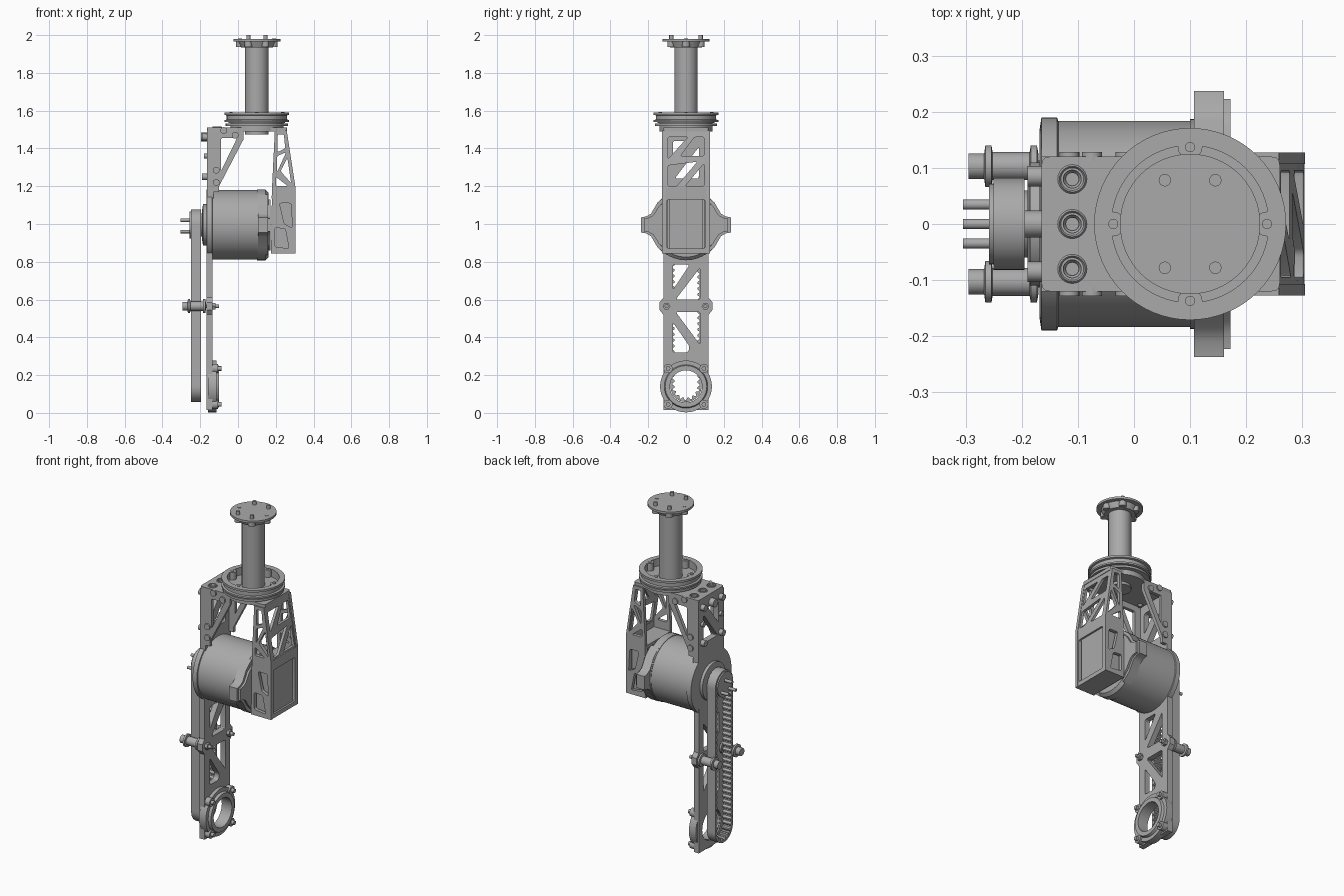
import bpy, bmesh
from math import sin, cos, pi, radians
from mathutils import Matrix, Vector

if "Cube" in bpy.data.objects:
    bpy.data.objects.remove(bpy.data.objects["Cube"])

grey = bpy.data.materials.new("machined grey")
grey.use_nodes = True
tone = (0.4, 0.4, 0.4, 1)
grey.diffuse_color = tone
grey.node_tree.nodes["Principled BSDF"].inputs["Base Color"].default_value = tone

# Local x, y, z to world, for parts whose axis is x, y or z
AXES = {"x": Matrix(((0, 0, 1), (1, 0, 0), (0, 1, 0))),
        "y": Matrix(((1, 0, 0), (0, 0, -1), (0, 1, 0))),
        "z": Matrix.Identity(3)}
parts = []


def finish(name, bm, axis, at=(0, 0, 0)):
    bmesh.ops.remove_doubles(bm, verts=bm.verts, dist=1e-5)
    bmesh.ops.transform(bm, verts=bm.verts,
                        matrix=Matrix.Translation(at) @ AXES[axis].to_4x4())
    bmesh.ops.recalc_face_normals(bm, faces=bm.faces)
    mesh = bpy.data.meshes.new(name)
    bm.to_mesh(mesh)
    bm.free()
    mesh.materials.append(grey)
    ob = bpy.data.objects.new(name, mesh)
    bpy.context.collection.objects.link(ob)
    parts.append(ob)
    return ob


def circle(u, v, r, n=32):
    return [(u + r * cos(2 * pi * i / n), v + r * sin(2 * pi * i / n)) for i in range(n)]


def rounded(pts, r=0.015):
    out = []
    for i, p in enumerate(pts):
        p = Vector(p)
        ends = []
        for q in (pts[i - 1], pts[(i + 1) % len(pts)]):
            d = Vector(q) - p
            ends.append(p + d.normalized() * min(r, d.length * 0.4))
        for t in (0, 0.33, 0.67, 1):
            out.append(tuple(ends[0] * (1 - t) ** 2 + p * 2 * t * (1 - t) + ends[1] * t * t))
    return out


def rect(u0, u1, v0, v1):
    return [(u0, v0), (u1, v0), (u1, v1), (u0, v1)]


def plate(name, axis, lo, hi, outline, holes=()):
    """Flat outline with holes, extruded between lo and hi along the axis."""
    cu = bpy.data.curves.new(name, "CURVE")
    cu.dimensions, cu.fill_mode, cu.extrude = "2D", "BOTH", (hi - lo) / 2
    for loop in [outline, *holes]:
        sp = cu.splines.new("POLY")
        sp.points.add(len(loop) - 1)
        for pt, (u, v) in zip(sp.points, loop):
            pt.co = (u, v, 0, 1)
        sp.use_cyclic_u = True
    tmp = bpy.data.objects.new(name, cu)
    mesh = bpy.data.meshes.new_from_object(tmp)
    bm = bmesh.new()
    bm.from_mesh(mesh)
    bpy.data.objects.remove(tmp)
    bpy.data.curves.remove(cu)
    bpy.data.meshes.remove(mesh)
    return finish(name, bm, axis, AXES[axis] @ Vector((0, 0, (lo + hi) / 2)))


def lathe(name, axis, at, profile, n=48, ring=False):
    """Turn (radius, height) points about the axis; ring closes the section."""
    bm = bmesh.new()
    rows = [[bm.verts.new((x, y, h)) for x, y in circle(0, 0, r, n)] for r, h in profile]
    pairs = list(zip(rows, rows[1:])) + ([(rows[-1], rows[0])] if ring else [])
    for a, b in pairs:
        for i in range(n):
            j = (i + 1) % n
            bm.faces.new((a[i], a[j], b[j], b[i]))
    if not ring:
        bm.faces.new(rows[0])
        bm.faces.new(rows[-1])
    return finish(name, bm, axis, at)


def rod(name, axis, at, r, length, n=16):
    return lathe(name, axis, at, [(r, 0), (r, length)], n)


# Top mast: tube, lobed hub, cap disc and screws
MAST = 0.1
lathe("mast_tube", "z", (MAST, 0, 0), [(0.062, 1.475), (0.062, 1.95)])
lathe("mast_hub", "z", (MAST, 0, 0), [(0.07, 1.935), (0.085, 1.935), (0.1, 1.968)])
lathe("cap_disc", "z", (MAST, 0, 0), [(0.125, 1.967), (0.125, 1.98)], 64)
for i in range(6):
    a = i * pi / 3
    x, y = MAST + 0.09 * cos(a), 0.09 * sin(a)
    rod("hub_lug", "z", (x, y, 1.937), 0.02, 0.035)
    rod("cap_screw", "z", (x, y, 1.97), 0.011, 0.03 if i % 3 else 0.012)

# Slewing pulley: grooved rim, floor, bosses with screws
lathe("pulley_rim", "z", (MAST, 0, 0),
      [(0.14, 1.54), (0.171, 1.54), (0.171, 1.55), (0.16, 1.553), (0.16, 1.575),
       (0.171, 1.578), (0.171, 1.59), (0.14, 1.59)], 64, True)
lathe("pulley_floor", "z", (MAST, 0, 0), [(0.15, 1.535), (0.15, 1.545)])
lathe("turntable_disc", "z", (MAST, 0, 0), [(0.165, 1.52), (0.165, 1.533)], 64)
lathe("turntable_base", "z", (MAST, 0, 0), [(0.14, 1.49), (0.14, 1.537)])
for i in range(4):
    a = i * pi / 2
    x, y = MAST + 0.137 * cos(a), 0.137 * sin(a)
    rod("pulley_boss", "z", (x, y, 1.54), 0.022, 0.049)
    rod("pulley_screw", "z", (x, y, 1.54), 0.009, 0.053)

# Shoulder bracket: top plate, outer plate and triangular gussets
W = 0.12
plate("top_plate", "z", 1.49, 1.512, rounded(rect(-0.165, 0.26, -W, W)),
      [circle(-0.11, y, 0.016) for y in (-0.08, 0, 0.08)])
plate("bracket_plate", "x", -0.165, -0.13, rect(-W, W, 1.1, 1.5),
      [rounded([(-0.07, 1.44), (0.03, 1.44), (-0.07, 1.31)]),
       rounded([(0.07, 1.41), (0.07, 1.24), (-0.06, 1.24)])])
for s in (-1, 1):
    plate("bracket_gusset", "y", s * 0.11 - 0.01, s * 0.11 + 0.01,
          [(-0.165, 1.17), (-0.1, 1.17), (-0.1, 1.2), (0.03, 1.45), (0.03, 1.5), (-0.165, 1.5)],
          [rounded([(-0.09, 1.455), (-0.005, 1.455), (-0.09, 1.28)], 0.01)])
    for x, z in ((-0.115, 1.285), (-0.115, 1.22), (-0.075, 1.495), (-0.015, 1.47)):
        rod("gusset_bolt", "y", (x, s * 0.12 + 0.008, z), 0.018, 0.016)
    for z in (1.46, 1.25):
        rod("bracket_bolt", "x", (-0.19, s * 0.085, z), 0.018, 0.03)
    rod("bracket_stud", "x", (-0.18, s * 0.085, 1.36), 0.014, 0.02)
rod("centre_bolt", "x", (-0.195, 0, 1.46), 0.024, 0.04)
for y in (-0.08, 0, 0.08):
    lathe("bracket_screw_seat", "z", (-0.11, y, 0),
          [(0.012, 1.5), (0.023, 1.516), (0.026, 1.512), (0.016, 1.495)], 24, True)
    rod("bracket_screw", "z", (-0.11, y, 1.48), 0.012, 0.025)

# Motor: flanged can, end cap with two swept ears, front hub
MZ = 0.995
lathe("motor_can", "x", (0, 0, MZ),
      [(0.17, -0.168), (0.19, -0.165), (0.19, -0.137), (0.184, -0.135), (0.184, 0.105)], 64)
lathe("motor_cap", "x", (0, 0, MZ), [(0.187, 0.1), (0.187, 0.145), (0.17, 0.162)], 64)
ear = [(0.1, 0.16), (0.15, 0.12), (0.185, 0.06), (0.21, 0.045), (0.237, 0.04)]
half = ear + [(u, -v) for u, v in reversed(ear)]
for s in (-1, 1):
    plate("motor_ear", "x", 0.107, 0.16, [(s * u, MZ + v) for u, v in half])
    plate("motor_ear_tip", "x", 0.155, 0.172, [(s * u * 0.94, MZ + v * 0.85) for u, v in half])
lathe("motor_hub", "x", (0, 0, MZ), [(0.08, -0.19), (0.11, -0.185), (0.11, -0.16)])
lathe("drive_pulley", "x", (0, 0, MZ), [(0.06, -0.25), (0.06, -0.18)])
lathe("drive_pulley_flange", "x", (0, 0, MZ), [(0.072, -0.258), (0.072, -0.249)])
for i in range(3):
    a = radians(90 + 120 * i)
    rod("drive_pin", "x", (-0.305, 0.04 * cos(a), 0.98 + 0.04 * sin(a)), 0.009, 0.08)

# Rear housing: trussed side plates, sloping truss, recessed panel
side = [(0.175, 0.845), (0.305, 0.845), (0.305, 1.19), (0.258, 1.495), (0.195, 1.495), (0.18, 1.19)]
side_holes = [[(0.21, 1.475), (0.243, 1.475), (0.25, 1.40), (0.21, 1.38)],
              [(0.207, 1.36), (0.255, 1.38), (0.207, 1.275)],
              [(0.267, 1.36), (0.287, 1.21), (0.225, 1.28)],
              [(0.2, 1.25), (0.2, 1.2), (0.265, 1.2)],
              [(0.22, 1.11), (0.28, 1.11), (0.288, 0.98), (0.245, 1.0)],
              [(0.195, 0.98), (0.25, 0.975), (0.27, 0.87), (0.195, 0.88)]]
for s in (-1, 1):
    plate("housing_side", "y", s * 0.117 - 0.01, s * 0.117 + 0.01, side,
          [rounded(h, 0.01) for h in side_holes])
plate("housing_core", "y", -0.09, 0.09, rect(0.185, 0.293, 0.86, 1.14))
plate("housing_frame", "x", 0.285, 0.304, rect(-W, W, 0.845, 1.19),
      [rounded(rect(-0.1, 0.1, 0.87, 1.13), 0.01)])
plate("housing_floor", "z", 0.845, 0.862, rect(0.178, 0.3, -W, W))
plate("housing_shelf", "z", 1.135, 1.152, rect(0.178, 0.3, -W, W))
truss = plate("housing_truss", "x", 0.288, 0.304, rect(-W, W, 1.17, 1.49),
              [rounded(h, 0.01) for h in (
                  [(-0.095, 1.46), (-0.095, 1.345), (0.01, 1.46)],
                  [(0.045, 1.46), (0.095, 1.46), (0.095, 1.36), (-0.03, 1.36)],
                  [(-0.095, 1.31), (-0.095, 1.2), (-0.05, 1.2), (0.06, 1.33)],
                  [(0.095, 1.32), (0.095, 1.2), (-0.005, 1.2)])])
for v in truss.data.vertices:
    v.co.x -= max(0, v.co.z - 1.19) * 0.157

# Forearm plate with triangular lightening holes and end bearing ring
EZ, IZ = 0.14, 0.565
arm = [(W, 0.015), (W, IZ - 0.045), (0.14, IZ - 0.02), (0.14, IZ + 0.02), (W, IZ + 0.045), (W, 1.1)]
arm += [(-u, v) for u, v in reversed(arm)]
arm_holes = [[(-0.07, 0.785), (0.02, 0.785), (-0.07, 0.65)],
             [(0.075, 0.77), (0.075, 0.6), (-0.055, 0.6)],
             [(-0.055, 0.535), (0.075, 0.535), (0.075, 0.36)],
             [(-0.07, 0.48), (-0.07, 0.32), (0.01, 0.32), (0.02, 0.35)]]
plate("forearm_plate", "x", -0.168, -0.135, arm,
      [rounded(h) for h in arm_holes] + [circle(0, EZ, 0.088, 48)])
lathe("bearing_ring", "x", (0, 0, EZ),
      [(0.085, -0.16), (0.137, -0.16), (0.137, -0.115), (0.115, -0.115), (0.11, -0.1), (0.085, -0.1)],
      64, True)
for y in (-0.095, 0.095):
    for z in (-0.095, 0.095):
        rod("ring_lug", "x", (-0.15, y, EZ + z), 0.024, 0.045)
        rod("ring_bolt", "x", (-0.15, y, EZ + z), 0.012, 0.062)

# Toothed drive belt
def belt_loop(r, n, depth=0):
    run, arc = MZ - EZ, pi * r
    pts = []
    for i in range(n):
        d = (i + 0.5) * 2 * (run + arc) / n
        s = 1 if d < run + arc else -1
        d %= run + arc
        q = r - depth * (i // 2 % 2)
        if d < run:
            y, z = q, d - run / 2
        else:
            a = (d - run) / r
            y, z = q * cos(a), run / 2 + q * sin(a)
        pts.append((s * y, (MZ + EZ) / 2 + s * z))
    return pts


plate("drive_belt", "x", -0.25, -0.195, belt_loop(0.082, 240), [belt_loop(0.072, 280, 0.012)])

# Belt idlers on through shafts
spool = [(0.023, -0.295), (0.023, -0.267), (0.037, -0.265), (0.037, -0.254), (0.025, -0.252),
         (0.025, -0.186), (0.037, -0.184), (0.037, -0.173), (0.02, -0.17)]
for s in (-1, 1):
    lathe("idler_spool", "x", (0, s * 0.103, IZ), spool, 32)
    rod("idler_shaft", "x", (-0.29, s * 0.103, IZ), 0.01, 0.19)
    rod("idler_nut", "x", (-0.137, s * 0.103, IZ), 0.02, 0.018, 6)

# Smooth round surfaces, keep edges sharp
bpy.ops.object.select_all(action="DESELECT")
for ob in parts:
    ob.select_set(True)
bpy.context.view_layer.objects.active = parts[0]
bpy.ops.object.shade_smooth_by_angle(angle=radians(30))
